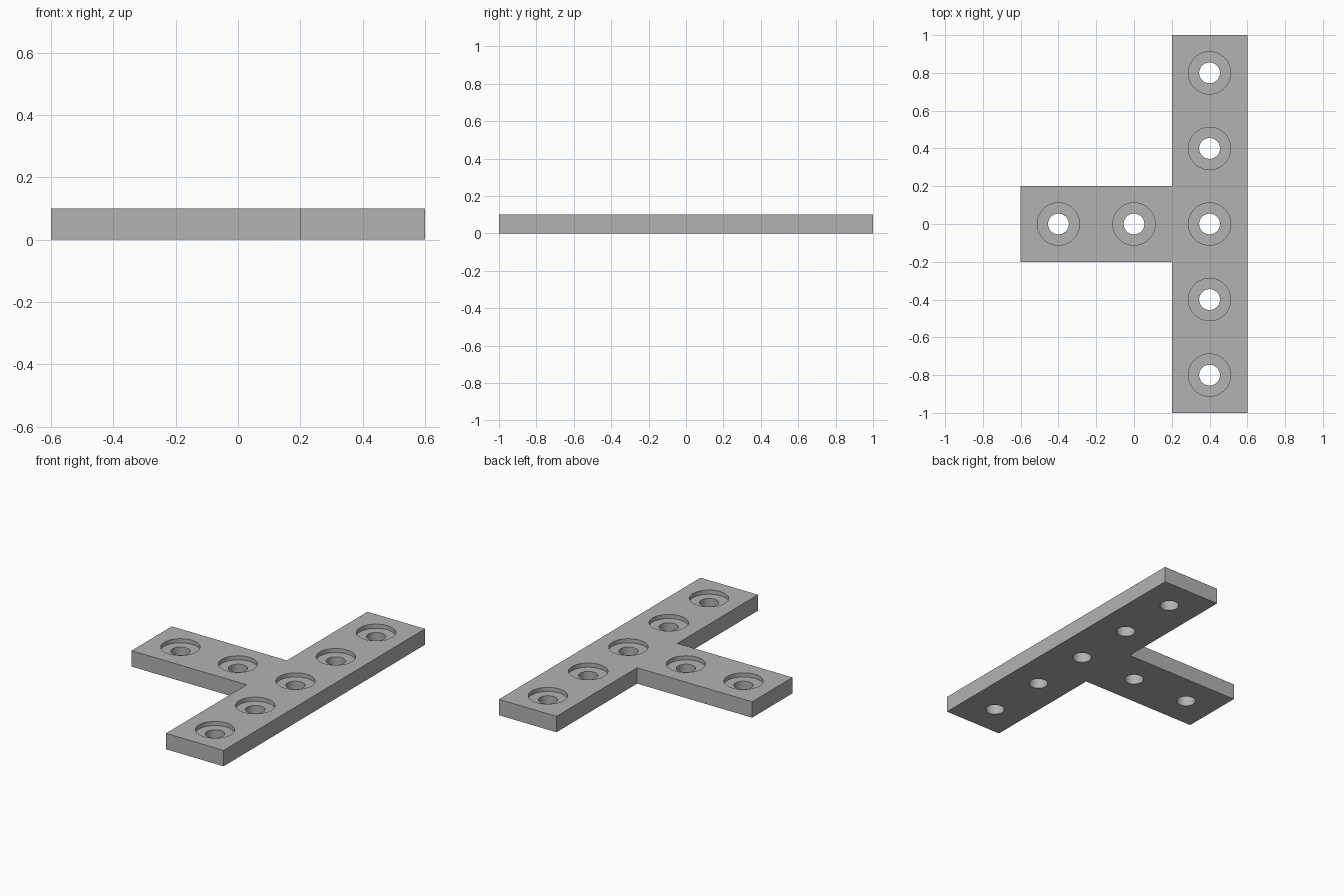
import bpy
import bmesh
import math
from mathutils import Matrix

cube = bpy.data.objects.get("Cube")
if cube:
    bpy.data.objects.remove(cube, do_unlink=True)

THICKNESS = 0.1
RECESS_DEPTH = 0.026
HOLE_RADIUS = 0.055
RECESS_RADIUS = 0.112
PITCH = 0.4
BAR_X = 0.4

grey = bpy.data.materials.new("plain grey")
grey.use_nodes = True
grey.diffuse_color = (0.45, 0.45, 0.45, 1)
grey.node_tree.nodes["Principled BSDF"].inputs["Base Color"].default_value = grey.diffuse_color


def add_object(name, bm):
    bmesh.ops.recalc_face_normals(bm, faces=bm.faces)
    mesh = bpy.data.meshes.new(name)
    bm.to_mesh(mesh)
    bm.free()
    mesh.materials.append(grey)
    obj = bpy.data.objects.new(name, mesh)
    bpy.context.collection.objects.link(obj)
    return obj


def cylinders(name, centres, radius, bottom, top):
    bm = bmesh.new()
    for x, y in centres:
        bmesh.ops.create_cone(bm, cap_ends=True, segments=64,
                              radius1=radius, radius2=radius, depth=top - bottom,
                              matrix=Matrix.Translation((x, y, (top + bottom) / 2)))
    return add_object(name, bm)


# T-shaped plate extruded from its outline
half = PITCH / 2
outline = [(BAR_X - half, -1), (BAR_X + half, -1), (BAR_X + half, 1), (BAR_X - half, 1),
           (BAR_X - half, half), (-0.6, half), (-0.6, -half), (BAR_X - half, -half)]
bm = bmesh.new()
base = bm.faces.new([bm.verts.new((x, y, 0)) for x, y in outline])
extruded = bmesh.ops.extrude_face_region(bm, geom=[base], use_keep_orig=True)
top_verts = [e for e in extruded["geom"] if isinstance(e, bmesh.types.BMVert)]
bmesh.ops.translate(bm, verts=top_verts, vec=(0, 0, THICKNESS))
plate = add_object("t_plate", bm)

# Five holes along the bar and two along the stem
centres = [(BAR_X, i * PITCH) for i in range(-2, 3)]
centres += [(BAR_X - i * PITCH, 0) for i in (1, 2)]
cutters = [
    cylinders("recess_cutter", centres, RECESS_RADIUS, THICKNESS - RECESS_DEPTH, THICKNESS + 0.1),
    cylinders("hole_cutter", centres, HOLE_RADIUS, -0.1, THICKNESS + 0.1),
]

# Cut the recesses and holes, then drop the cutters
bpy.ops.object.select_all(action="DESELECT")
plate.select_set(True)
bpy.context.view_layer.objects.active = plate
for cutter in cutters:
    cutter.hide_render = True
    cut = plate.modifiers.new(cutter.name, "BOOLEAN")
    cut.operation = "DIFFERENCE"
    cut.solver = "EXACT"
    cut.object = cutter
    bpy.ops.object.modifier_apply(modifier=cut.name)
    bpy.data.objects.remove(cutter, do_unlink=True)

# Smooth round walls with crisp edges
bpy.ops.object.shade_smooth_by_angle(angle=math.radians(30))
